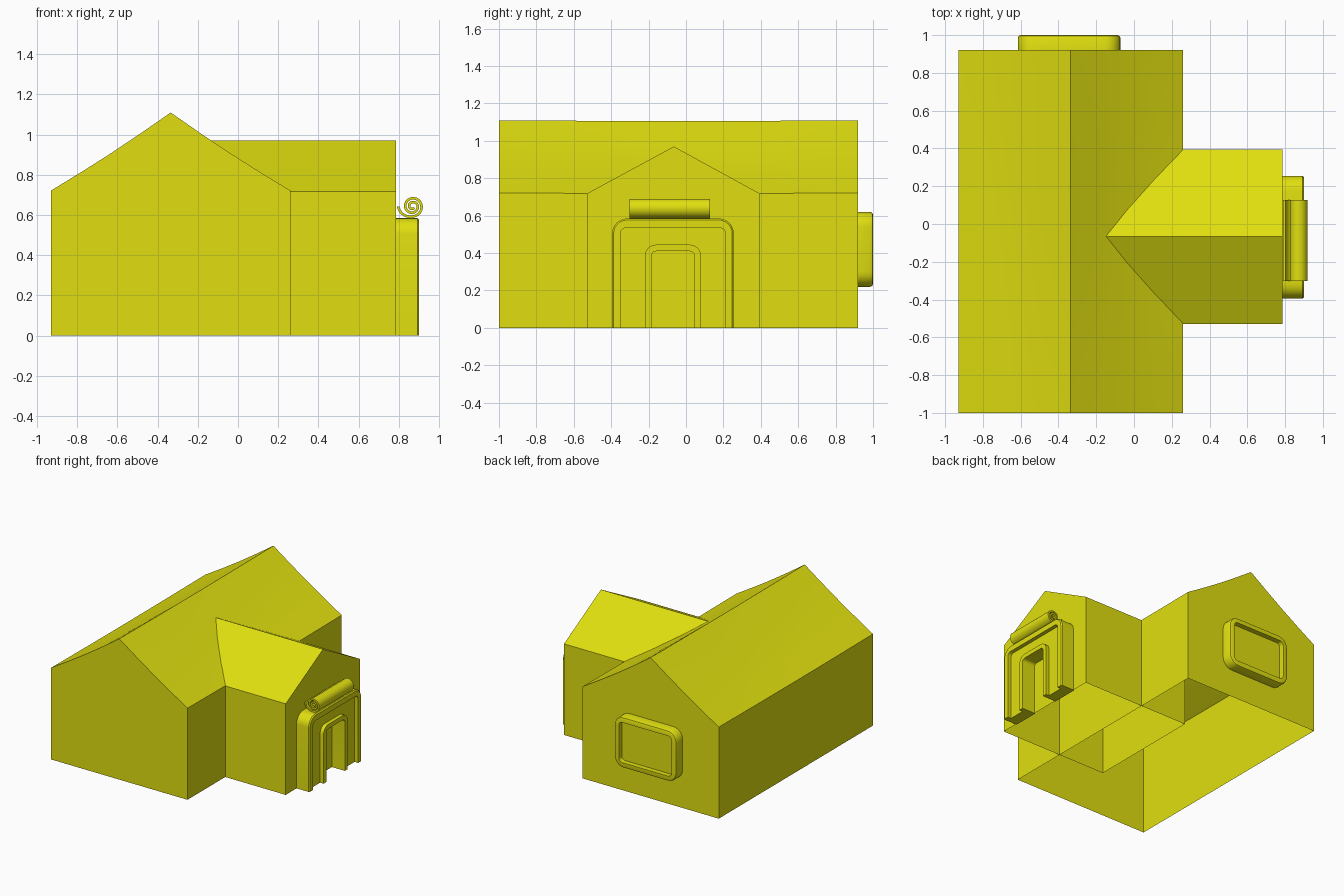
import bpy, bmesh, math

if "Cube" in bpy.data.objects:
    bpy.data.objects.remove(bpy.data.objects["Cube"])

yellow = bpy.data.materials.new("yellow")
yellow.diffuse_color = (0.75, 0.74, 0.005, 1)
yellow.use_nodes = True
yellow.node_tree.nodes["Principled BSDF"].inputs["Base Color"].default_value = yellow.diffuse_color


def finish(bm, name, angle=30):
    bmesh.ops.remove_doubles(bm, verts=bm.verts, dist=1e-5)
    bmesh.ops.recalc_face_normals(bm, faces=bm.faces)
    me = bpy.data.meshes.new(name)
    bm.to_mesh(me)
    bm.free()
    me.materials.append(yellow)
    ob = bpy.data.objects.new(name, me)
    bpy.context.collection.objects.link(ob)
    bpy.ops.object.select_all(action='DESELECT')
    ob.select_set(True)
    bpy.context.view_layer.objects.active = ob
    bpy.ops.object.shade_smooth_by_angle(angle=math.radians(angle))
    return ob


def loft(bm, loops, closed):
    """Bridge loops of equal length; returns the vertex rows."""
    rows = [[bm.verts.new(p) for p in loop] for loop in loops]
    n = len(rows[0])
    for a, b in zip(rows, rows[1:]):
        for i in range(n if closed else n - 1):
            j = (i + 1) % n
            bm.faces.new((a[i], a[j], b[j], b[i]))
    return rows


def corner(cx, cz, r, start, steps=6):
    """Clockwise quarter arc."""
    return [(cx + r * math.cos(math.radians(start - 90 * k / steps)),
             cz + r * math.sin(math.radians(start - 90 * k / steps)))
            for k in range(steps + 1)]


# Main house: open-bottomed shell with slightly sagging gable roof
X0, X1, XR, Y0, Y1 = -0.93, 0.26, -0.335, -1.0, 0.92
NX, NY = 8, 8


def roof_z(x, y):
    t = 1 - abs(x - XR) / (X1 - XR)
    mid = math.sin(math.pi * (y - Y0) / (Y1 - Y0))
    sag = 0.004 * mid + (0.009 + 0.009 * mid) * math.sin(math.pi * t)
    return 0.722 + (1.11 - 0.722) * t - sag


bm = bmesh.new()
loops = []
for j in range(NY + 1):
    y = Y0 + (Y1 - Y0) * j / NY
    xs = [X0 + (X1 - X0) * i / NX for i in range(NX + 1)]
    loops.append([(X0, y, 0)] + [(x, y, roof_z(x, y)) for x in xs] + [(X1, y, 0)])
rows = loft(bm, loops, False)
bm.faces.new(rows[0])
bm.faces.new(rows[-1])
finish(bm, "main_house", 20)

# Wing: gabled porch block pushed into the main house
gable = [(-0.53, 0), (-0.53, 0.718), (-0.065, 0.97), (0.395, 0.718), (0.395, 0)]
bm = bmesh.new()
rows = loft(bm, [[(x, y, z) for y, z in gable] for x in (-0.15, 0.787)], False)
for r in rows:
    bm.faces.new(r)
finish(bm, "entrance_wing", 20)

# Door surround: two raised arches with a recessed band between
# (side inset, top inset, corner radius, depth)
stations = [(0, 0, 0.08, 0.78), (0, 0, 0.08, 0.892), (0.008, 0.008, 0.072, 0.90),
            (0.045, 0.05, 0.03, 0.90), (0.045, 0.05, 0.03, 0.87),
            (0.175, 0.14, 0.06, 0.87), (0.175, 0.14, 0.06, 0.90),
            (0.21, 0.175, 0.025, 0.90), (0.21, 0.175, 0.025, 0.78)]
bm = bmesh.new()
loops = []
for s, t, r, x in stations:
    a, b, top = -0.395 + s, 0.255 - s, 0.585 - t
    path = ([(a, 0)] + corner(a + r, top - r, r, 180)
            + corner(b - r, top - r, r, 90) + [(b, 0)])
    loops.append([(x, y, z) for y, z in path])
rows = loft(bm, loops, False)
bm.faces.new([r[0] for r in rows])
bm.faces.new([r[-1] for r in rows])
finish(bm, "door_surround")

# Window on the back gable: rounded frame with sunken pane
bm = bmesh.new()
loops = []
for s, r, y in [(0, 0.08, 0.915), (0, 0.08, 0.985), (0.005, 0.075, 0.996),
                (0.015, 0.065, 1.0), (0.042, 0.03, 1.0), (0.042, 0.03, 0.96)]:
    a, b, c, d = -0.615 + s, -0.072 - s, 0.22 + s, 0.62 - s
    path = (corner(a + r, d - r, r, 180) + corner(b - r, d - r, r, 90)
            + corner(b - r, c + r, r, 0) + corner(a + r, c + r, r, -90))
    loops.append([(x, y, z) for x, z in path])
rows = loft(bm, loops, True)
bm.faces.new(rows[-1])
finish(bm, "back_window")

# Rolled-up awning above the door: thick spiral strip
bm = bmesh.new()
outer, inner = [], []
N = 56
for k in range(N + 1):
    turns = 2.4 * k / N
    ang = math.pi + 2 * math.pi * turns
    r = 0.078 - 0.09 * turns if turns < 0.25 else 0.0595 - 0.019 * (turns - 0.1)
    w = 0.013
    outer.append((0.868 + r * math.cos(ang), 0.643 + r * math.sin(ang)))
    inner.append((0.868 + (r - w) * math.cos(ang), 0.643 + (r - w) * math.sin(ang)))
section = outer + inner[::-1]
rows = loft(bm, [[(x, y, z) for x, z in section] for y in (-0.302, 0.128)], True)
n = len(section)
for r in rows:
    for k in range(N):
        bm.faces.new((r[k], r[k + 1], r[n - 2 - k], r[n - 1 - k]))
finish(bm, "rolled_awning")
